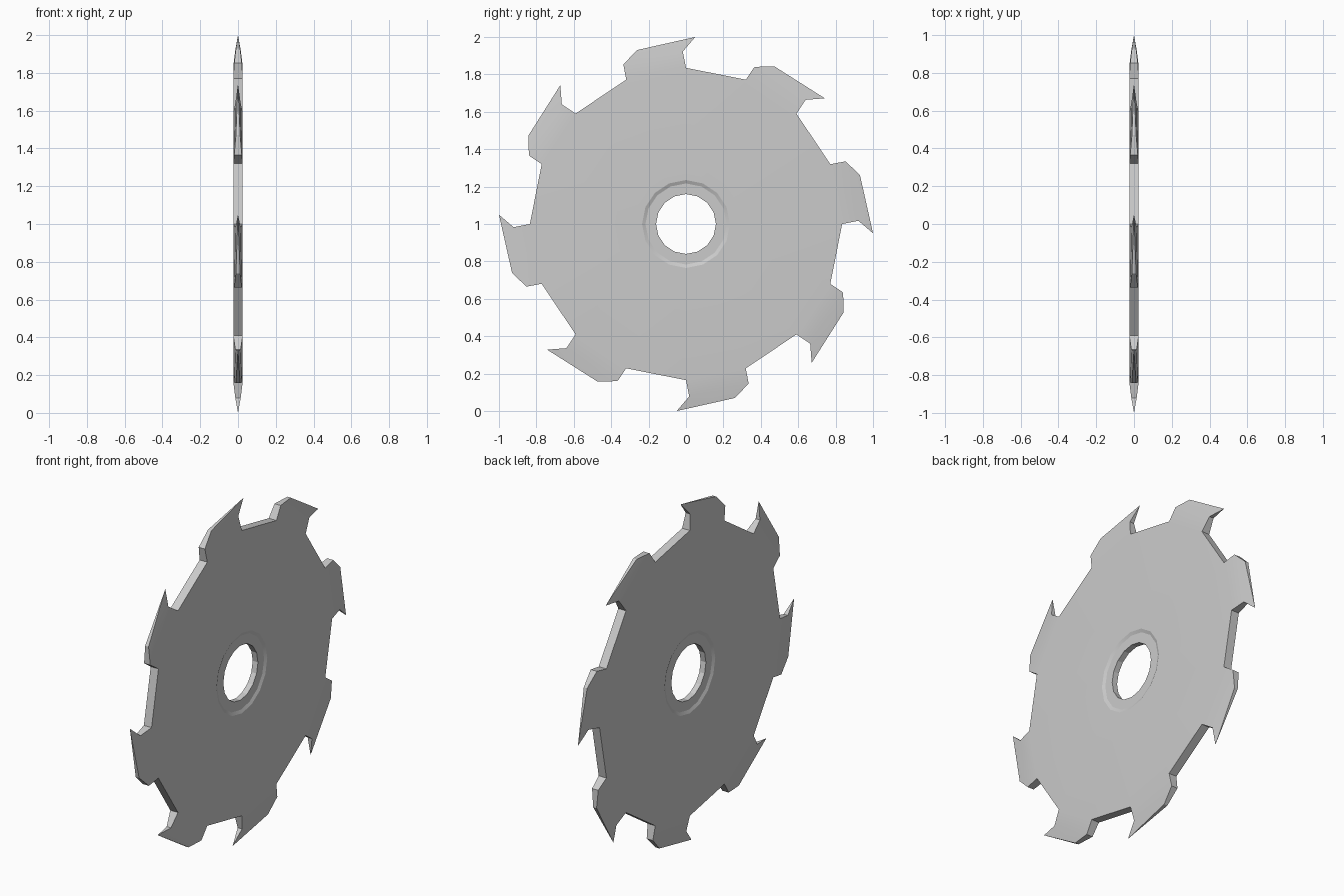
import bpy, bmesh, math

if "Cube" in bpy.data.objects:
    bpy.data.objects.remove(bpy.data.objects["Cube"])

T = 0.025  # half thickness
SIDES = 16


def rot(y, z, k):
    # clockwise turn by k steps of 22.5 degrees in the y-z plane
    a = -k * 2 * math.pi / SIDES
    return (y * math.cos(a) - z * math.sin(a), y * math.sin(a) + z * math.cos(a) + 1.0)


bm = bmesh.new()

# disc: closed profile (radius, x) swept round, with a shallow recess at the bore
half = [(0.835, T), (0.235, T), (0.217, T - 0.008), (0.16, T - 0.008)]
profile = half + [(r, -x) for r, x in reversed(half)]
rings = []
for k in range(SIDES):
    rings.append([bm.verts.new((x, *rot(0, r, k))) for r, x in profile])
n = len(profile)
for k in range(SIDES):
    a, b = rings[k], rings[(k + 1) % SIDES]
    for i in range(n):
        if i == n - 1 and k % 2 == 1:
            continue  # rim is covered by a tooth here
        j = (i + 1) % n
        bm.faces.new((a[i], a[j], b[j], b[i]))

# hooked teeth: (y, z, half thickness), thinning to a sharp tip
tooth = [(-0.335, 0.853, 0.020), (-0.262, 0.930, 0.011),
         (0.05, 1.0, 0.0002), (-0.017, 0.922, 0.014)]
for k in range(0, SIDES, 2):
    sides = []
    for s, i in ((1, 0), (-1, n - 1)):
        pts = [bm.verts.new((s * t, *rot(y, z, k))) for y, z, t in tooth]
        sides.append([rings[k - 1][i]] + pts + [rings[k][i]])
    for v in sides:
        bm.faces.new((v[0], v[1], v[4], v[5]))
        bm.faces.new((v[1], v[2], v[3], v[4]))
    p, q = sides
    for i in range(5):
        bm.faces.new((p[i], p[i + 1], q[i + 1], q[i]))

bmesh.ops.remove_doubles(bm, verts=bm.verts, dist=0.001)
bmesh.ops.recalc_face_normals(bm, faces=bm.faces)
mesh = bpy.data.meshes.new("saw_blade")
bm.to_mesh(mesh)
bm.free()
blade = bpy.data.objects.new("saw_blade", mesh)
bpy.context.collection.objects.link(blade)
bpy.context.view_layer.objects.active = blade
blade.select_set(True)
bpy.ops.object.shade_smooth_by_angle(angle=math.radians(20))
